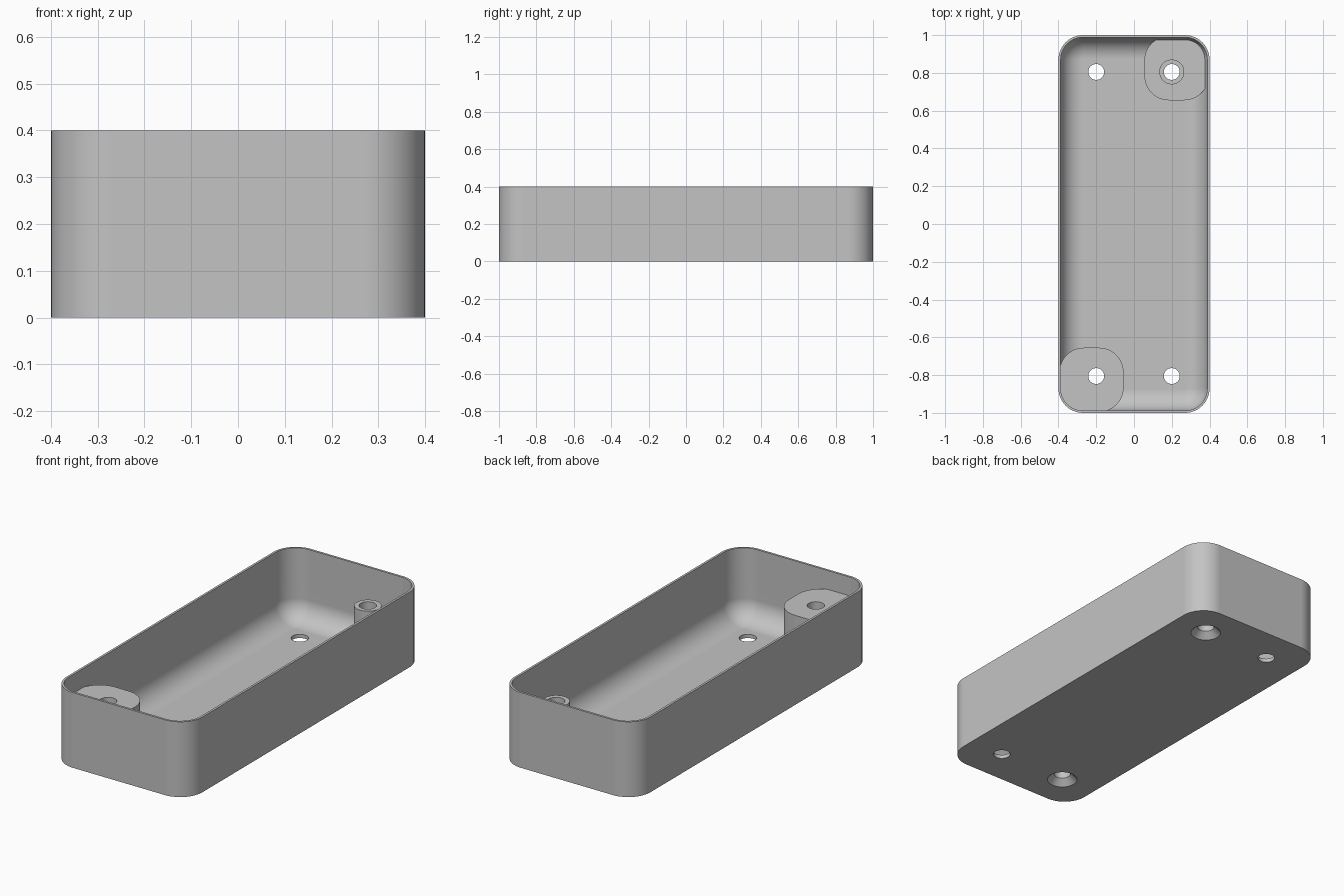
import bpy, bmesh, math

if "Cube" in bpy.data.objects:
    bpy.data.objects.remove(bpy.data.objects["Cube"], do_unlink=True)

HALF_X, HALF_Y, HEIGHT = 0.4, 1.0, 0.4
CORNER, WALL, FLOOR, FILLET = 0.13, 0.012, 0.02, 0.112
HOLE_X, HOLE_Y, HOLE_R = 0.2, 0.805, 0.042
STEPS = 12

grey = bpy.data.materials.new("plain grey")
grey.use_nodes = True
colour = (0.55, 0.55, 0.55, 1)
grey.diffuse_color = colour
grey.node_tree.nodes["Principled BSDF"].inputs["Base Color"].default_value = colour


def rounded_rect(cx, cy, hx, hy, r, z):
    """Counter-clockwise outline with round corners."""
    points = []
    for k, (sx, sy) in enumerate([(1, 1), (-1, 1), (-1, -1), (1, -1)]):
        for i in range(STEPS + 1):
            a = math.pi / 2 * (k + i / STEPS)
            points.append((cx + sx * (hx - r) + r * math.cos(a),
                           cy + sy * (hy - r) + r * math.sin(a), z))
    return points


def circle(cx, cy, r, z, n=48):
    return [(cx + r * math.cos(math.tau * i / n),
             cy + r * math.sin(math.tau * i / n), z) for i in range(n)]


def loft(name, outlines):
    """Skin a stack of matching outlines and cap both ends."""
    bm = bmesh.new()
    rings = [[bm.verts.new(p) for p in outline] for outline in outlines]
    for low, high in zip(rings, rings[1:]):
        n = len(low)
        for i in range(n):
            j = (i + 1) % n
            bm.faces.new((low[i], low[j], high[j], high[i]))
    bm.faces.new(rings[0][::-1])
    bm.faces.new(rings[-1])
    bmesh.ops.recalc_face_normals(bm, faces=bm.faces)
    mesh = bpy.data.meshes.new(name)
    bm.to_mesh(mesh)
    bm.free()
    mesh.materials.append(grey)
    obj = bpy.data.objects.new(name, mesh)
    bpy.context.collection.objects.link(obj)
    return obj


def activate(obj):
    bpy.ops.object.select_all(action='DESELECT')
    obj.select_set(True)
    bpy.context.view_layer.objects.active = obj


def cut(obj, cutter):
    activate(obj)
    mod = obj.modifiers.new("hole", 'BOOLEAN')
    mod.operation, mod.solver, mod.object = 'DIFFERENCE', 'EXACT', cutter
    bpy.ops.object.modifier_apply(modifier=mod.name)


# Open tray: sharp outside, thin wall, rounded inner floor edge
def tray_ring(inset, z):
    return rounded_rect(0, 0, HALF_X - inset, HALF_Y - inset, CORNER - inset, z)


rings = [tray_ring(0, 0), tray_ring(0, HEIGHT), tray_ring(WALL, HEIGHT)]
for i in range(STEPS + 1):
    a = math.pi / 2 * i / STEPS
    rings.append(tray_ring(WALL + FILLET * (1 - math.cos(a)),
                           FLOOR + FILLET * (1 - math.sin(a))))
tray = loft("tray", rings)


# Corner pads, one tall and one low with a tube on it
def pad(name, side, top):
    cx, cy, half = side * 0.225, side * 0.825, 0.17
    return loft(name, [rounded_rect(cx, cy, half, half, CORNER, z)
                       for z in (FLOOR, top)])


tall_pad = pad("tall_corner_pad", -1, 0.3)
LOW = 0.08
low_pad = pad("low_corner_pad", 1, LOW)
tube = loft("screw_tube", [circle(HOLE_X, HOLE_Y, 0.066, z) for z in (LOW, 0.3)])

# Through holes, countersunk from below under the pads
for sx in (-1, 1):
    for sy in (-1, 1):
        x, y = sx * HOLE_X, sy * HOLE_Y
        outlines = [circle(x, y, HOLE_R, 0.5)]
        if sx == sy:
            outlines += [circle(x, y, HOLE_R, 0.033), circle(x, y, 0.085, -0.01)]
        else:
            outlines.append(circle(x, y, HOLE_R, -0.1))
        cutter = loft("hole_cutter", outlines)
        cutter.hide_render = True
        targets = [tray]
        if sx == sy:
            targets += [low_pad, tube] if sx > 0 else [tall_pad]
        for target in targets:
            cut(target, cutter)
        bpy.data.objects.remove(cutter, do_unlink=True)

# Smooth curves with crisp edges
for obj in (tray, tall_pad, low_pad, tube):
    activate(obj)
    bpy.ops.object.shade_smooth_by_angle(angle=math.radians(30))
    mod = obj.modifiers.new("even shading", 'WEIGHTED_NORMAL')
    mod.keep_sharp = True
